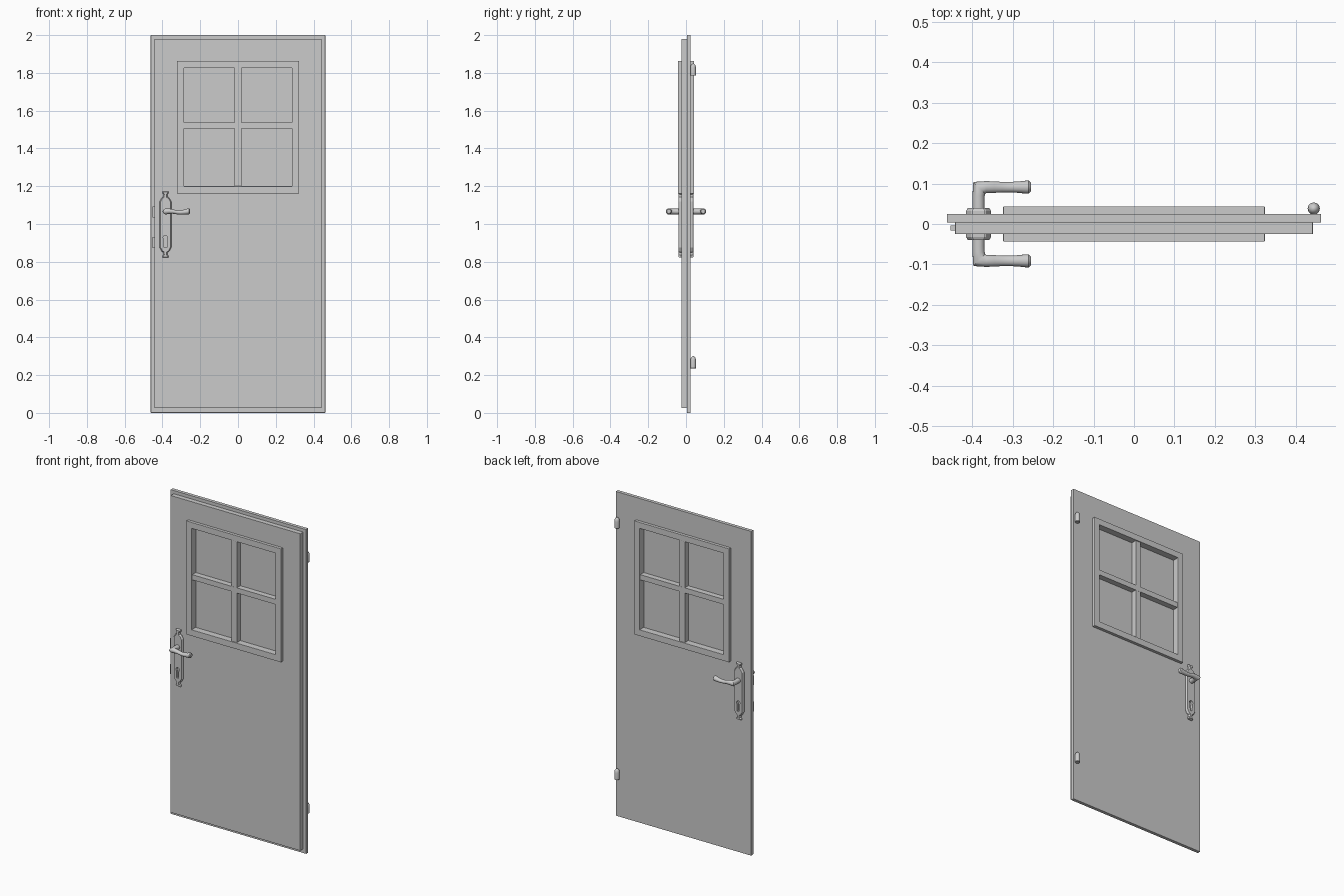
import bpy, bmesh, math
from mathutils import Vector

if "Cube" in bpy.data.objects:
    bpy.data.objects.remove(bpy.data.objects["Cube"])

HX = -0.384          # handle axis


def make(name, bm, smooth=False):
    bmesh.ops.recalc_face_normals(bm, faces=bm.faces)
    me = bpy.data.meshes.new(name)
    bm.to_mesh(me)
    bm.free()
    ob = bpy.data.objects.new(name, me)
    bpy.context.collection.objects.link(ob)
    if smooth:
        bpy.ops.object.select_all(action='DESELECT')
        bpy.context.view_layer.objects.active = ob
        ob.select_set(True)
        bpy.ops.object.shade_smooth_by_angle(angle=math.radians(35))
    return ob


def bevel(ob, width):
    m = ob.modifiers.new("bevel", 'BEVEL')
    m.width, m.segments = width, 2
    return ob


def mirror_y(ob):
    m = ob.modifiers.new("mirror", 'MIRROR')
    m.use_axis = (False, True, False)
    return ob


def box(name, x0, x1, y0, y1, z0, z1):
    bm = bmesh.new()
    bmesh.ops.create_cube(bm, size=1)
    for v in bm.verts:
        v.co = ((x0 + x1) / 2 + v.co.x * (x1 - x0),
                (y0 + y1) / 2 + v.co.y * (y1 - y0),
                (z0 + z1) / 2 + v.co.z * (z1 - z0))
    return make(name, bm)


def frame(name, outer, inner, y0, y1):
    """Rectangular ring; outer and inner are (half width, z0, z1)."""
    def loop(r, y):
        w, a, b = r
        return [bm.verts.new(p) for p in ((-w, y, a), (w, y, a), (w, y, b), (-w, y, b))]
    bm = bmesh.new()
    loops = [loop(outer, y0), loop(outer, y1), loop(inner, y1), loop(inner, y0)]
    for k in range(4):
        a, b = loops[k], loops[(k + 1) % 4]
        for i in range(4):
            j = (i + 1) % 4
            bm.faces.new((a[i], a[j], b[j], b[i]))
    return make(name, bm)


def loft(name, rings):
    """Join rings of points with quads and cap both ends."""
    bm = bmesh.new()
    vs = [[bm.verts.new(p) for p in r] for r in rings]
    n = len(vs[0])
    for a, b in zip(vs, vs[1:]):
        for i in range(n):
            j = (i + 1) % n
            bm.faces.new((a[i], a[j], b[j], b[i]))
    bm.faces.new(vs[0])
    bm.faces.new(vs[-1])
    return make(name, bm, True)


def ellipse(c, u, a, b, n=16, v=(0, 0, 1)):
    c, u, v = Vector(c), Vector(u), Vector(v)
    return [c + u * a * math.cos(t) + v * b * math.sin(t)
            for t in (2 * math.pi * i / n for i in range(n))]


# door leaf: front slab plus wider rebated back slab, both open at the window
hole = (0.30, 1.185, 1.84)
bevel(frame("door_leaf_front", (0.442, 0.025, 1.98), hole, -0.025, 0.004), 0.002)
bevel(frame("door_leaf_back", (0.462, 0.0, 2.0), hole, 0.004, 0.025), 0.002)

# window: casing, glass and cross bars
bevel(frame("window_frame", (0.323, 1.162, 1.862), (0.286, 1.2, 1.825), -0.043, 0.043), 0.001)
box("window_glass", -0.29, 0.29, -0.003, 0.003, 1.195, 1.83)
box("window_bar_vertical", -0.018, 0.018, -0.037, 0.037, 1.195, 1.83)
box("window_bar_horizontal", -0.29, 0.29, -0.0375, 0.0375, 1.506, 1.538)

# latch and dead bolt on the lock edge
box("latch_bolt", -0.453, -0.43, -0.016, -0.004, 1.035, 1.092)
box("dead_bolt", -0.453, -0.43, -0.016, -0.004, 0.872, 0.932)

# handle plates, with necked finials at both ends
half = [(0.031, 0.122), (0.019, 0.143), (0.011, 0.147), (0.011, 0.160),
        (0.016, 0.166), (0.016, 0.175)]
right = [(x, -z) for x, z in reversed(half)] + half
outline = right + [(-x, z) for x, z in reversed(right)]
bm = bmesh.new()
base = bm.faces.new([bm.verts.new((HX + x, -0.02, 0.997 + z)) for x, z in outline])
ext = bmesh.ops.extrude_face_region(bm, geom=[base], use_keep_orig=True)
bmesh.ops.translate(bm, vec=(0, -0.012, 0),
                    verts=[g for g in ext["geom"] if isinstance(g, bmesh.types.BMVert)])
cap = [g for g in ext["geom"] if isinstance(g, bmesh.types.BMFace)]
bmesh.ops.recalc_face_normals(bm, faces=bm.faces)
bmesh.ops.inset_region(bm, faces=cap, thickness=0.005, depth=0.008)
plate = mirror_y(make("handle_plate", bm))

# keyhole cut through both plates
arc = [(0.012 * math.cos(t), 0.928 + 0.012 * math.sin(t))
       for t in (math.radians(-50 + 280 * i / 14) for i in range(15))]
key = arc + [(-0.007, 0.875), (0.007, 0.875)]
cutter = loft("keyhole_cutter", [[(HX + x, y, z) for x, z in key] for y in (-0.06, 0.06)])
cutter.hide_render = True
cutter.hide_viewport = True
cutter.display_type = 'WIRE'
cut = plate.modifiers.new("keyhole", 'BOOLEAN')
cut.operation, cut.object, cut.solver = 'DIFFERENCE', cutter, 'EXACT'

# lever handles: stem, mitred corner, wavy grip
d = math.sqrt(0.5)
rings = [ellipse((HX, y, 1.066), (1, 0, 0), 0.015, 0.015) for y in (-0.03, -0.055, -0.07)]
rings.append(ellipse((HX + 0.002, -0.089, 1.066), (d, d * 1, 0), 0.021, 0.0155))
for x, z, a, b in ((-0.365, 1.068, 0.015, 0.014), (-0.345, 1.066, 0.014, 0.0115),
                   (-0.325, 1.062, 0.013, 0.0105), (-0.305, 1.061, 0.013, 0.011),
                   (-0.285, 1.063, 0.014, 0.013), (-0.268, 1.066, 0.016, 0.0155),
                   (-0.260, 1.067, 0.016, 0.0155), (-0.255, 1.067, 0.011, 0.011)):
    rings.append(ellipse((x, -0.091, z), (0, 1, 0), a, b))
mirror_y(loft("lever_handle", rings))

# hinge barrels with domed tops
for label, z in (("lower", 0.236), ("upper", 1.785)):
    prof = ((0, 0.0135), (0.002, 0.015), (0.042, 0.015), (0.053, 0.013),
            (0.060, 0.009), (0.064, 0.003))
    loft("hinge_" + label, [ellipse((0.444, 0.038, z + h), (1, 0, 0), r, r, 20, (0, 1, 0))
                            for h, r in prof])
